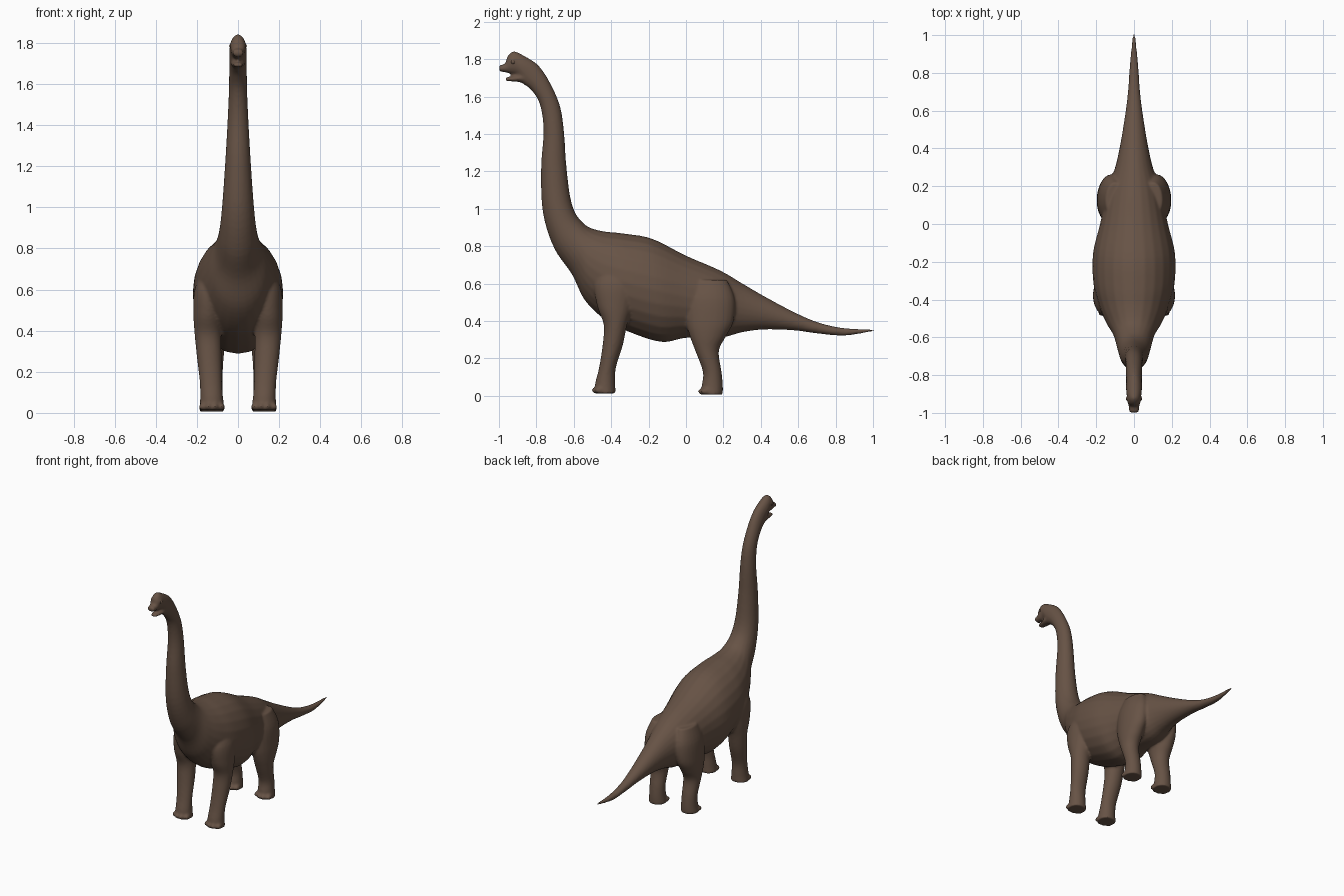
import bpy, bmesh, math
from mathutils import Vector

cube = bpy.data.objects.get("Cube")
if cube:
    bpy.data.objects.remove(cube, do_unlink=True)

brown = bpy.data.materials.new("brown hide")
brown.use_nodes = True
colour = (0.135, 0.086, 0.06, 1)
brown.diffuse_color = colour
shader = brown.node_tree.nodes["Principled BSDF"]
shader.inputs["Base Color"].default_value = colour
shader.inputs["Roughness"].default_value = 0.8


def spline(rows, steps=5):
    """Smoothly interpolate rows of numbers (Catmull-Rom)."""
    out = []
    for i in range(len(rows) - 1):
        a, b, c, d = (rows[min(max(i + k, 0), len(rows) - 1)] for k in (-1, 0, 1, 2))
        for s in range(steps):
            t = s / steps
            out.append([q + t / 2 * (r - p + t * (2 * p - 5 * q + 4 * r - u + t * (3 * (q - r) + u - p)))
                        for p, q, r, u in zip(a, b, c, d)])
    return out + [rows[-1]]


def loft(bm, rings):
    """Skin closed rings given as (centre, half axis, half axis)."""
    sides = 24
    loops = []
    for centre, u, v in rings:
        angles = [math.tau * k / sides for k in range(sides)]
        loops.append([bm.verts.new(centre + u * math.cos(a) + v * math.sin(a)) for a in angles])
    for lo, hi in zip(loops, loops[1:]):
        for k in range(sides):
            n = (k + 1) % sides
            bm.faces.new((lo[k], lo[n], hi[n], hi[k]))
    bm.faces.new(loops[0][::-1])
    bm.faces.new(loops[-1])


def spine_loft(bm, rows):
    """Rows: dorsal y, z, ventral y, z, half width."""
    rings = []
    for dy, dz, vy, vz, w in spline(rows):
        top, low = Vector((0, dy, dz)), Vector((0, vy, vz))
        rings.append(((top + low) / 2, Vector((w, 0, 0)), (top - low) / 2))
    loft(bm, rings)


def leg_loft(bm, rows, side):
    """Rows: z, front y, back y, centre x, half width."""
    rings = []
    for z, front, back, x, w in spline(rows):
        rings.append((Vector((side * x, (front + back) / 2, z)),
                      Vector((w, 0, 0)), Vector((0, (back - front) / 2, 0))))
    loft(bm, rings)


def ball(bm, centre, size):
    made = bmesh.ops.create_uvsphere(bm, u_segments=16, v_segments=10, radius=1)["verts"]
    bmesh.ops.scale(bm, vec=size, verts=made)
    bmesh.ops.translate(bm, vec=centre, verts=made)


def finish(bm, name):
    bmesh.ops.recalc_face_normals(bm, faces=bm.faces)
    mesh = bpy.data.meshes.new(name)
    for face in bm.faces:
        face.smooth = True
    bm.to_mesh(mesh)
    bm.free()
    mesh.materials.append(brown)
    obj = bpy.data.objects.new(name, mesh)
    bpy.context.collection.objects.link(obj)
    return obj


# Tail, trunk, neck and upper head
trunk = [
    (1.01, .358, 1.01, .347, .006), (.85, .362, .85, .322, .022),
    (.71, .392, .70, .334, .032), (.58, .447, .58, .35, .047),
    (.42, .532, .42, .355, .073), (.3, .602, .3, .34, .1),
    (.18, .672, .18, .31, .14), (0, .75, 0, .31, .18),
    (-.18, .84, -.13, .288, .217), (-.33, .868, -.3, .34, .215),
    (-.44, .88, -.43, .405, .185), (-.515, .9, -.54, .51, .145),
]
neck = [
    (-.56, .935, -.61, .65, .11), (-.595, .985, -.705, .79, .09),
    (-.62, 1.07, -.765, .98, .076), (-.64, 1.235, -.775, 1.215, .062),
    (-.653, 1.42, -.762, 1.42, .051), (-.675, 1.555, -.782, 1.56, .045),
    (-.73, 1.68, -.83, 1.638, .043), (-.79, 1.768, -.88, 1.675, .042),
]
head = [
    (-.86, 1.815, -.89, 1.70, .042), (-.92, 1.842, -.907, 1.716, .038),
    (-.955, 1.815, -.935, 1.722, .034), (-.966, 1.778, -.962, 1.729, .029),
    (-1.0, 1.767, -.998, 1.734, .026),
]
jaw = [(-.85, 1.74, -.86, 1.67, .036), (-.91, 1.712, -.905, 1.68, .032),
       (-.968, 1.703, -.963, 1.682, .021)]

# Legs
front_leg = [
    (.7, -.44, -.3, .12, .05), (.6, -.49, -.26, .14, .072),
    (.48, -.475, -.285, .147, .07), (.38, -.44, -.315, .146, .065),
    (.27, -.446, -.338, .14, .06), (.15, -.465, -.375, .132, .054),
    (.07, -.485, -.378, .128, .056), (.013, -.49, -.376, .127, .062),
]
hind_leg = [
    (.62, .03, .22, .1, .05), (.52, 0, .26, .116, .07),
    (.4, 0, .255, .125, .072), (.32, .02, .215, .13, .066),
    (.24, .05, .176, .13, .058), (.13, .09, .19, .128, .053),
    (.06, .085, .197, .127, .055), (.007, .078, .197, .127, .061),
]

body = bmesh.new()
spine_loft(body, trunk + neck + head)
spine_loft(body, jaw)
for side in (-1, 1):
    for rows in (front_leg, hind_leg):
        leg_loft(body, rows, side)
        # Toes fan around the front of each foot
        floor, toe_y = rows[-1][0], rows[-1][1]
        for k in (-1.5, -.5, .5, 1.5):
            ball(body, (side * .127 + k * .031, toe_y + .008 + .008 * k * k, floor + .017),
                 (.017, .025, .017))
    # Brow ridge and nostril swelling
    ball(body, (side * .027, -.925, 1.79), (.014, .022, .016))
    ball(body, (side * .013, -.982, 1.76), (.01, .014, .012))

# Blend the parts into one skin
skin = finish(body, "body")
remesh = skin.modifiers.new("blend", 'REMESH')
remesh.mode = 'VOXEL'
remesh.voxel_size = .008
remesh.use_smooth_shade = True
smooth = skin.modifiers.new("soften", 'SMOOTH')
smooth.factor = .5
smooth.iterations = 5

# Eyes
for side, label in ((-1, "right"), (1, "left")):
    eye = bmesh.new()
    ball(eye, (side * .036, -.925, 1.785), (.007, .01, .01))
    finish(eye, label + "_eye")
